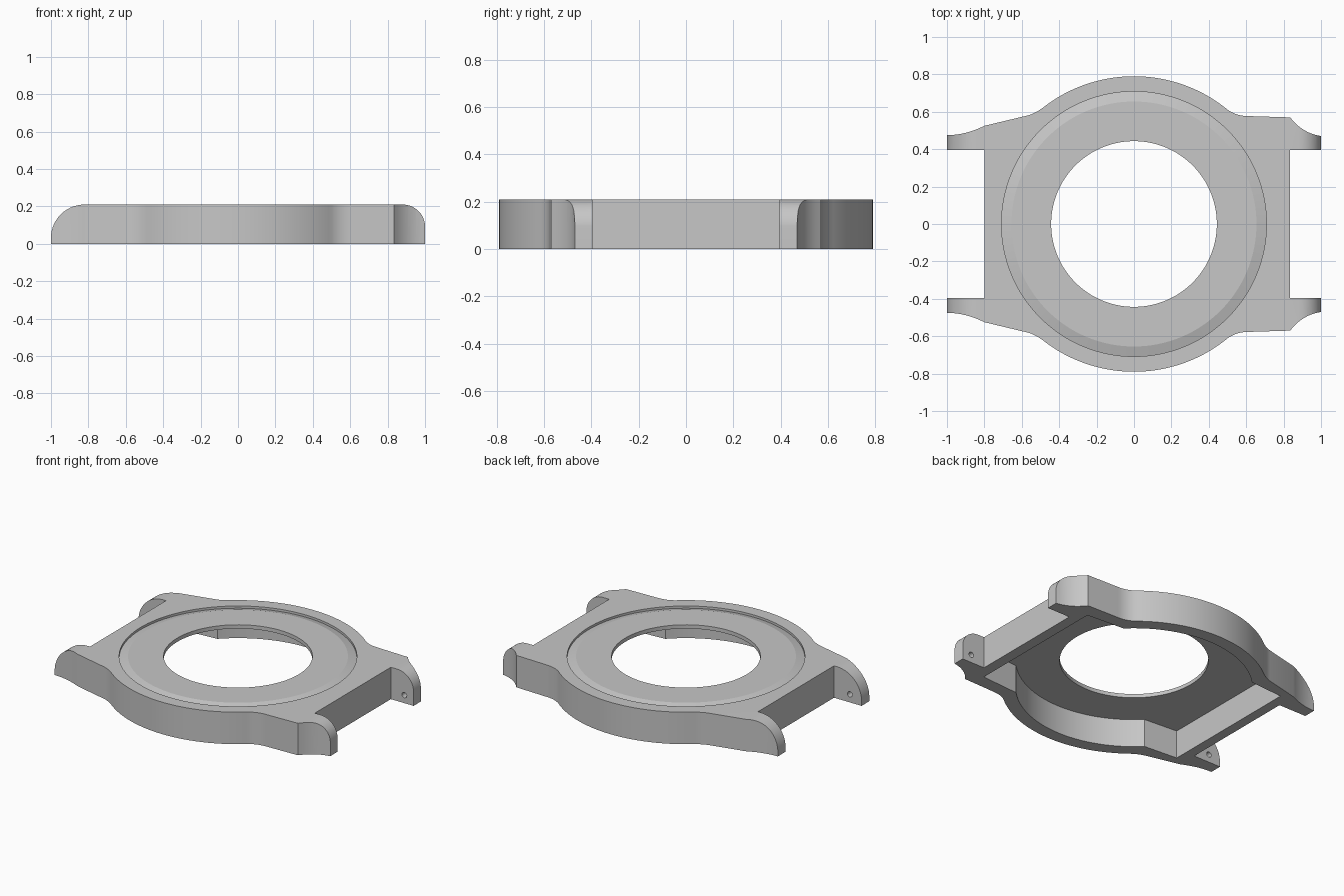
import bpy, bmesh, math
from mathutils import Vector

cube = bpy.data.objects.get("Cube")
if cube:
    bpy.data.objects.remove(cube)

H = 0.21      # case height
R = 0.79      # outer radius

metal = bpy.data.materials.new("satin_grey")
metal.use_nodes = True
grey = (0.57, 0.57, 0.57, 1)
metal.diffuse_color = grey
metal.node_tree.nodes["Principled BSDF"].inputs["Base Color"].default_value = grey


def finish(name, bm):
    bmesh.ops.recalc_face_normals(bm, faces=bm.faces)
    mesh = bpy.data.meshes.new(name)
    bm.to_mesh(mesh)
    bm.free()
    mesh.materials.append(metal)
    obj = bpy.data.objects.new(name, mesh)
    bpy.context.collection.objects.link(obj)
    return obj


def prism(name, points, start, depth):
    """Extrude a closed profile from its 3D points along a depth vector."""
    bm = bmesh.new()
    face = bm.faces.new([bm.verts.new(Vector(p) + Vector(start)) for p in points])
    ext = bmesh.ops.extrude_face_region(bm, geom=[face])
    bmesh.ops.translate(bm, vec=depth,
                        verts=[v for v in ext["geom"] if isinstance(v, bmesh.types.BMVert)])
    return finish(name, bm)


def lathe(name, profile, n=128):
    """Ring made by turning a closed (radius, z) profile about the z axis."""
    bm = bmesh.new()
    rings = [[bm.verts.new((x, y, z)) for x, y in arc(r, 0, 360, n)[:-1]] for r, z in profile]
    for k, ring in enumerate(rings):
        other = rings[(k + 1) % len(rings)]
        for i in range(n):
            j = (i + 1) % n
            bm.faces.new((ring[i], ring[j], other[j], other[i]))
    return finish(name, bm)


def arc(r, a0, a1, n, cx=0, cy=0):
    angles = [math.radians(a0 + (a1 - a0) * i / n) for i in range(n + 1)]
    return [(cx + r * math.cos(a), cy + r * math.sin(a)) for a in angles]


def bend(p0, p1, p2, n=8):
    """Quadratic curve for blends between straight and round parts."""
    p0, p1, p2 = Vector(p0), Vector(p1), Vector(p2)
    return [tuple(p0 * (1 - t) ** 2 + p1 * 2 * t * (1 - t) + p2 * t * t)
            for t in [i / n for i in range(n + 1)]]


def flat(points):
    return [(x, y, 0) for x, y in points]


def mirrored(half):
    return half + [(x, -y) for x, y in reversed(half)]


# Case outline: back half from right to left, then mirrored to the front
rim = arc(R, 50.5, 128, 48)
half = [(0.835, 0.395), (1, 0.395)]
half += bend((1, 0.47), (0.9, 0.485), (0.835, 0.57))
half += bend((0.61, 0.577), (0.55, 0.577), rim[0])
half += rim[1:-1]
half += bend(rim[-1], (-0.53, 0.59), (-0.57, 0.58))
half += bend((-0.8, 0.525), (-0.9, 0.475), (-1, 0.475))
half += [(-1, 0.395), (-0.8, 0.395)]
case = prism("watch_case", flat(mirrored(half)), (0, 0, 0), (0, 0, H))

cutters = []

# Side profile that rounds the lug tips
side = [(-1.0005, -0.1), (1.0005, -0.1)]
side += arc(0.12, 0, 90, 12, 0.8805, H - 0.12)
side += arc(0.18, 90, 180, 14, -0.8205, H - 0.18)
envelope = prism("lug_rounding", [(x, 0, z) for x, z in side], (0, -1, 0), (0, 2, 0))
cutters.append((envelope, "INTERSECT"))

# Underside cavity: round in the middle, with straight-sided ends
inner = [(0.765, 0.48)] + arc(0.705, 45, 135, 48) + [(-0.735, 0.48)]
cutters.append((prism("cavity", flat(mirrored(inner)), (0, 0, -0.1), (0, 0, 0.285)), "DIFFERENCE"))

# Sloped ring groove on top and the central opening
groove = [(0.655, H), (0.708, H - 0.015), (0.708, H + 0.05), (0.655, H + 0.05)]
cutters.append((lathe("ring_groove", groove), "DIFFERENCE"))
opening = prism("opening", flat(arc(0.443, 0, 360, 128)[:-1]), (0, 0, -0.2), (0, 0, 0.6))
cutters.append((opening, "DIFFERENCE"))

# Blind pin holes in the inner faces of the lugs
for x in (-0.915, 0.933):
    for s in (-1, 1):
        ring = [(px, 0, pz) for px, pz in arc(0.018, 0, 360, 16, x, 0.053)[:-1]]
        hole = prism("pin_hole", ring, (0, s * 0.37, 0), (0, s * 0.07, 0))
        cutters.append((hole, "DIFFERENCE"))

for cutter, operation in cutters:
    mod = case.modifiers.new(cutter.name, "BOOLEAN")
    mod.operation = operation
    mod.solver = "EXACT"
    mod.object = cutter
    cutter.hide_render = True

# Bake the cuts, then remove the cutters
graph = bpy.context.evaluated_depsgraph_get()
result = bpy.data.meshes.new_from_object(case.evaluated_get(graph))
case.modifiers.clear()
case.data = result
for cutter, _ in cutters:
    bpy.data.objects.remove(cutter)
case.data.materials.clear()
case.data.materials.append(metal)
for face in case.data.polygons:
    face.material_index = 0

bpy.ops.object.select_all(action="DESELECT")
case.select_set(True)
bpy.context.view_layer.objects.active = case
bpy.ops.object.shade_smooth_by_angle(angle=math.radians(14))
